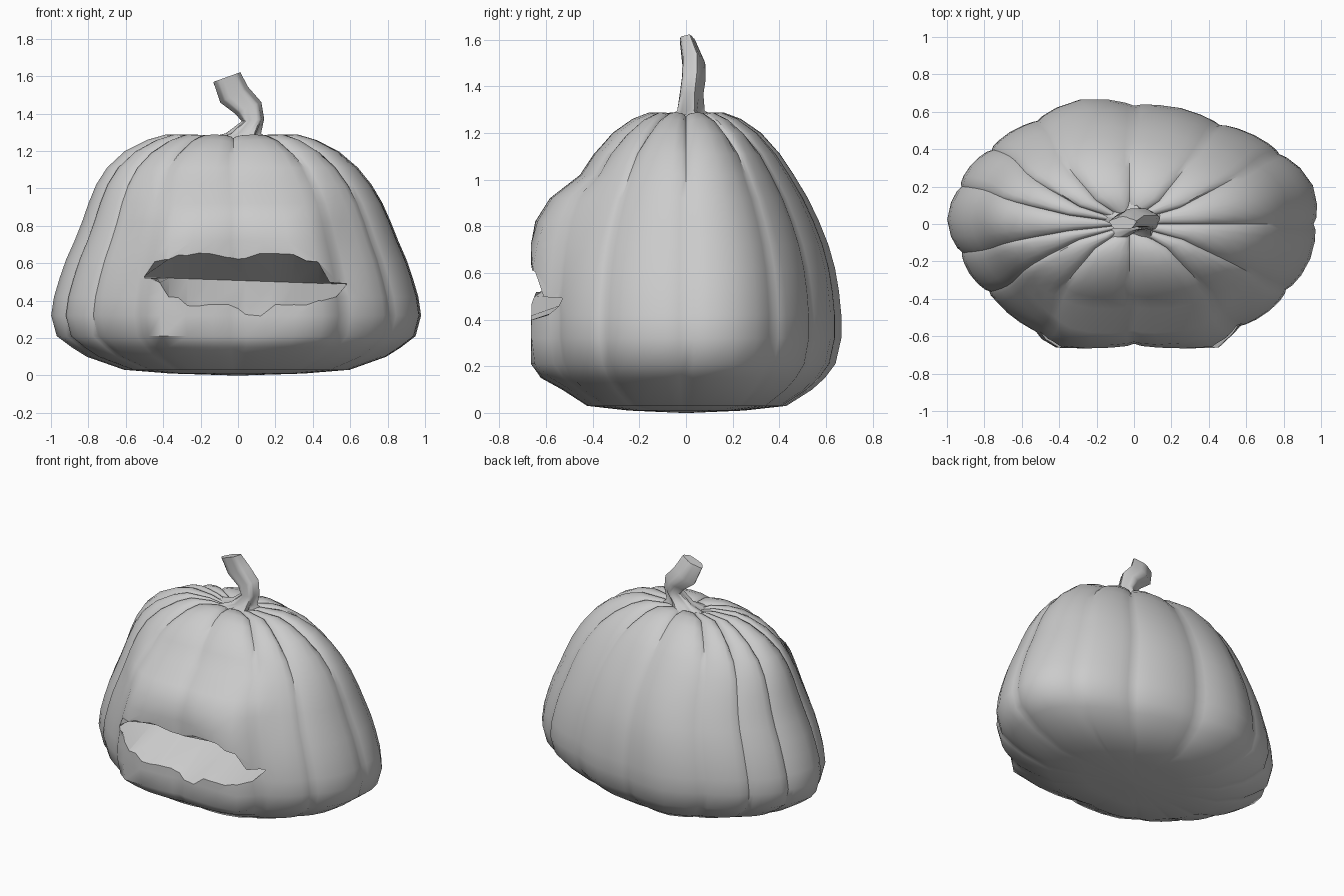
import bpy, bmesh, math
from math import sin, cos, pi, radians

if "Cube" in bpy.data.objects:
    bpy.data.objects.remove(bpy.data.objects["Cube"])

grey = bpy.data.materials.new("plain grey")
grey.use_nodes = True
grey.diffuse_color = (0.6, 0.6, 0.6, 1)
grey.node_tree.nodes["Principled BSDF"].inputs["Base Color"].default_value = (0.6, 0.6, 0.6, 1)


def loft(name, rings):
    """Skin closed rings of points; ends close to a flat cap."""
    bm = bmesh.new()
    rows = [[bm.verts.new(p) for p in ring] for ring in rings]
    n = len(rows[0])
    for low, high in zip(rows, rows[1:]):
        for i in range(n):
            j = (i + 1) % n
            bm.faces.new((low[i], low[j], high[j], high[i]))
    for row in (rows[0], rows[-1]):
        bm.faces.new(row)
    bmesh.ops.remove_doubles(bm, verts=bm.verts[:], dist=1e-5)
    bmesh.ops.recalc_face_normals(bm, faces=bm.faces[:])
    mesh = bpy.data.meshes.new(name)
    bm.to_mesh(mesh)
    bm.free()
    obj = bpy.data.objects.new(name, mesh)
    bpy.context.collection.objects.link(obj)
    mesh.materials.append(grey)
    return obj


def smooth(obj, angle):
    bpy.ops.object.select_all(action='DESELECT')
    obj.select_set(True)
    bpy.context.view_layer.objects.active = obj
    bpy.ops.object.shade_smooth_by_angle(angle=radians(angle))


def window(v, inner, outer):
    t = min(1, max(0, (outer - abs(v)) / (outer - inner)))
    return t * t * (3 - 2 * t)


# Ribbed body: height, half width, half depth
PROFILE = [(0, .03, .02), (.01, .36, .25), (.03, .61, .43), (.1, .81, .54), (.15, .89, .595),
           (.21, .97, .64), (.32, 1, .665), (.42, .985, .665), (.52, .955, .655), (.62, .92, .638),
           (.72, .875, .61), (.82, .835, .57), (.92, .795, .522), (1.02, .745, .462),
           (1.11, .68, .402), (1.2, .58, .322), (1.26, .46, .235), (1.288, .36, .16),
           (1.285, .19, .09), (1.25, .03, .02)]
GROOVES = [0, 36, 60, 90, 122, 142, 162, 194, 215, 238, 270, 305, 327, 360]
STEPS = (0, .08, .25, .5, .75, .92)
# Uneven girth: angle and radius factor
GIRTH = [(0, .985), (22, 1.01), (40, .975), (61, .94), (75, .965), (90, .975), (101, 1.03),
         (108, 1.046), (124, .995), (142, .99), (180, 1), (197, .965), (222, .97), (233, 1.005),
         (248, 1.03), (270, .98), (295, 1.03), (309, 1.015), (325, .995), (350, .98), (360, .985)]


def girth(angle):
    for (a, r), (b, s) in zip(GIRTH, GIRTH[1:]):
        if angle <= b:
            return r + (s - r) * (angle - a) / (b - a)


def body_point(angle, t, z, rx, ry):
    bulge = abs(sin(pi * t)) ** .5
    s = girth(angle) * (1 - (.025 + .03 * window(z - 1.3, .05, .4)) * (1 - bulge))
    x, y = rx * s * cos(radians(angle)), ry * s * sin(radians(angle))
    if y < 0:  # swollen lips across the front
        y -= .085 * window(x, .35, .6) * window(z - .55, .34, .45)
        y = max(y, -.665 + .025 * (1 - bulge))
    x -= .025 * window(z - 1.3, .1, .5)
    if z > 1.15:
        z -= .02 * (1 - bulge)
    return x, y, z


rings = []
for z, rx, ry in PROFILE:
    rings.append([body_point(a + (b - a) * t, t, z, rx, ry)
                  for a, b in zip(GROOVES, GROOVES[1:]) for t in STEPS])
body = loft("pumpkin_body", rings)

# Wedge shaped mouth: x, top and bottom of the opening
MOUTH = [(-.5, .53, .52), (-.37, .62, .42), (-.27, .64, .375), (-.15, .65, .38), (.04, .63, .32),
         (.2, .65, .38), (.3, .645, .38), (.43, .61, .4), (.58, .495, .485)]
BACK, LIP, OUTER = -.38, -.66, -.95
grow = (OUTER - BACK) / (LIP - BACK)
slices = []
for x, top, bottom in MOUTH:
    mid = .525 - .035 * (x + .5)
    slices.append([(x, BACK, mid), (x, OUTER, mid + (top - mid) * grow),
                   (x, OUTER, mid + (bottom - mid) * grow)])
cutter = loft("mouth_cutter", slices)
cutter.hide_render = True

cut = body.modifiers.new("mouth", 'BOOLEAN')
cut.operation = 'DIFFERENCE'
cut.solver = 'EXACT'
cut.object = cutter
bpy.context.view_layer.update()
carved = bpy.data.meshes.new_from_object(body.evaluated_get(bpy.context.evaluated_depsgraph_get()))
body.modifiers.clear()
body.data = carved
bpy.data.objects.remove(cutter)
smooth(body, 42)

# Crooked stem: centre x, y, z, radius x, radius y, ridge depth, tilt
STEM = [(-.03, .01, 1.25, .19, .13, .35, 0), (.03, .015, 1.295, .09, .06, .2, 0),
        (.08, .02, 1.365, .06, .052, .1, .1), (.055, .03, 1.43, .07, .052, .1, .45),
        (-.02, .03, 1.5, .075, .05, .1, .55), (-.06, .005, 1.595, .073, .034, .08, .36)]
SIDES = 20
stem_rings = []
for cx, cy, cz, rx, ry, ridge, tilt in STEM:
    ring = []
    for i in range(SIDES):
        a = 2 * pi * i / SIDES
        s = (1 + ridge * cos(5 * a - pi / 2)) / (1 + ridge * .5)
        dx = rx * s * cos(a)
        ring.append((cx + dx, cy + ry * s * sin(a), cz + tilt * dx))
    stem_rings.append(ring)
smooth(loft("stem", stem_rings), 50)
